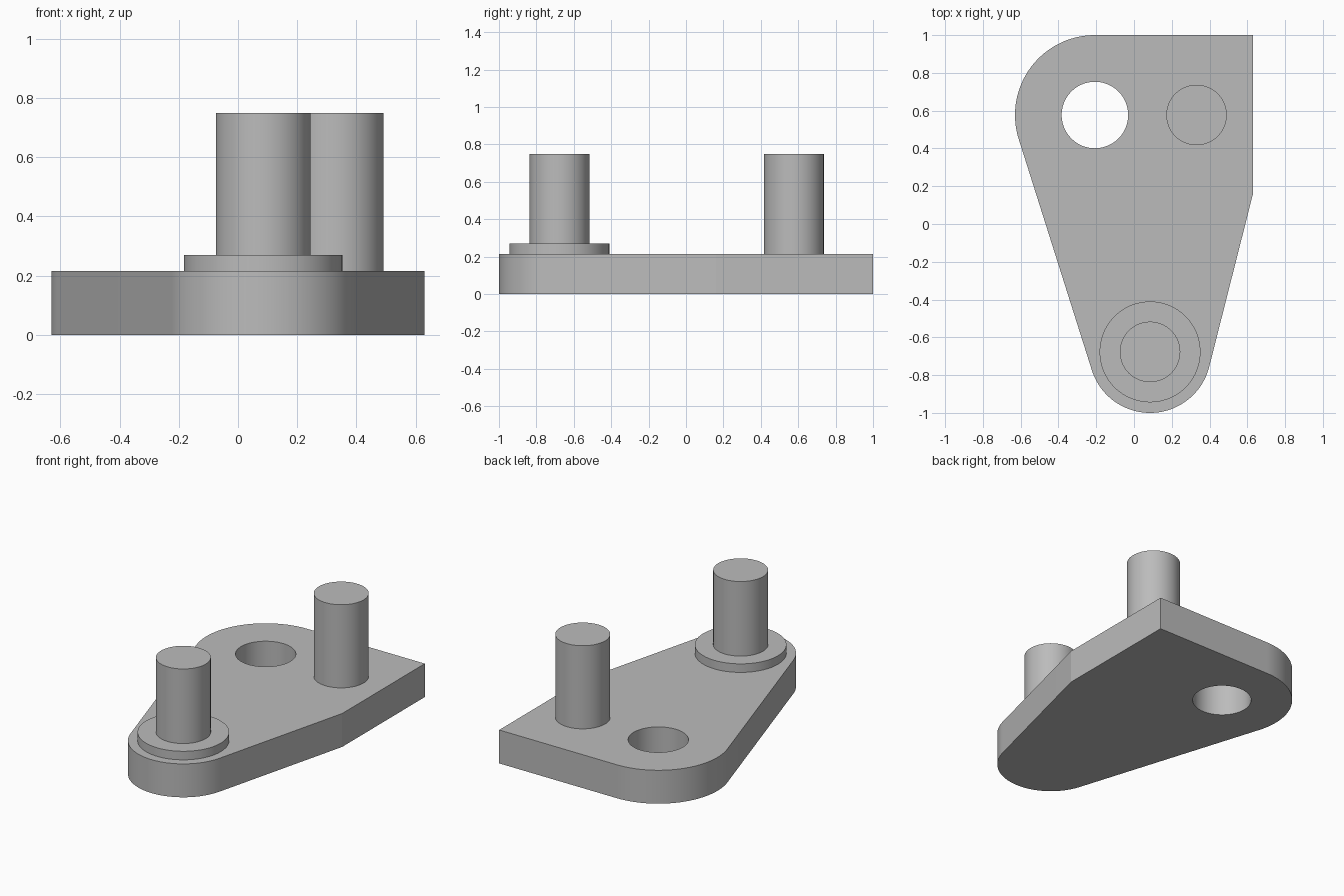
import bpy, bmesh
from math import pi, cos, sin, atan2, acos, hypot, radians

cube = bpy.data.objects.get("Cube")
if cube:
    bpy.data.objects.remove(cube, do_unlink=True)

# Key dimensions
PLATE_TOP, COLLAR_TOP, PIN_TOP = 0.215, 0.27, 0.75
BACK, BACK_R = (-0.207, 0.577), 0.423
FRONT, FRONT_R = (0.085, -0.677), 0.323
BACK_PIN = (0.331, 0.577)
SIDE_X, SIDE_Y = 0.63, 0.16

grey = bpy.data.materials.new("plain grey")
grey.use_nodes = True
colour = (0.5, 0.5, 0.5, 1)
grey.diffuse_color = colour
grey.node_tree.nodes["Principled BSDF"].inputs["Base Color"].default_value = colour


def activate(obj):
    bpy.ops.object.select_all(action='DESELECT')
    obj.select_set(True)
    bpy.context.view_layer.objects.active = obj


def smooth(obj):
    activate(obj)
    bpy.ops.object.shade_smooth_by_angle(angle=radians(12))


def cylinder(name, centre, radius, z0, z1):
    bpy.ops.mesh.primitive_cylinder_add(
        vertices=96, radius=radius, depth=z1 - z0,
        location=(*centre, (z0 + z1) / 2))
    obj = bpy.context.object
    obj.name = name
    obj.data.materials.append(grey)
    return obj


def arc(centre, radius, start, end, steps=48):
    angles = [start + (end - start) * i / steps for i in range(steps + 1)]
    return [(centre[0] + radius * cos(a), centre[1] + radius * sin(a)) for a in angles]


# Angle of the left side's normal, tangent to both round ends
dx, dy = FRONT[0] - BACK[0], FRONT[1] - BACK[1]
left = atan2(dy, dx) - acos((BACK_R - FRONT_R) / hypot(dx, dy)) + 2 * pi

# Angle where the line from the right-hand corner touches the front round end
dx, dy = SIDE_X - FRONT[0], SIDE_Y - FRONT[1]
right = atan2(dy, dx) - acos(FRONT_R / hypot(dx, dy)) + 2 * pi

# Plate outline, counter-clockwise, extruded upwards
outline = [(SIDE_X, SIDE_Y), (SIDE_X, 1)]
outline += arc(BACK, BACK_R, pi / 2, left)
outline += arc(FRONT, FRONT_R, left, right)

bm = bmesh.new()
base = bm.faces.new([bm.verts.new((x, y, 0)) for x, y in outline])
extruded = bmesh.ops.extrude_face_region(bm, geom=[base], use_keep_orig=True)
top = [v for v in extruded["geom"] if isinstance(v, bmesh.types.BMVert)]
bmesh.ops.translate(bm, verts=top, vec=(0, 0, PLATE_TOP))
bmesh.ops.recalc_face_normals(bm, faces=bm.faces)
mesh = bpy.data.meshes.new("base_plate")
bm.to_mesh(mesh)
bm.free()
plate = bpy.data.objects.new("base_plate", mesh)
bpy.context.collection.objects.link(plate)
mesh.materials.append(grey)

# Through hole
cutter = cylinder("hole_cutter", BACK, 0.176, -0.1, PLATE_TOP + 0.1)
cutter.hide_render = True
hole = plate.modifiers.new("hole", 'BOOLEAN')
hole.operation = 'DIFFERENCE'
hole.solver = 'EXACT'
hole.object = cutter
activate(plate)
bpy.ops.object.modifier_apply(modifier=hole.name)
bpy.data.objects.remove(cutter, do_unlink=True)
smooth(plate)

# Collar and pins
smooth(cylinder("front_collar", FRONT, 0.267, PLATE_TOP, COLLAR_TOP))
smooth(cylinder("front_pin", FRONT, 0.16, COLLAR_TOP, PIN_TOP))
smooth(cylinder("back_pin", BACK_PIN, 0.16, PLATE_TOP, PIN_TOP))
